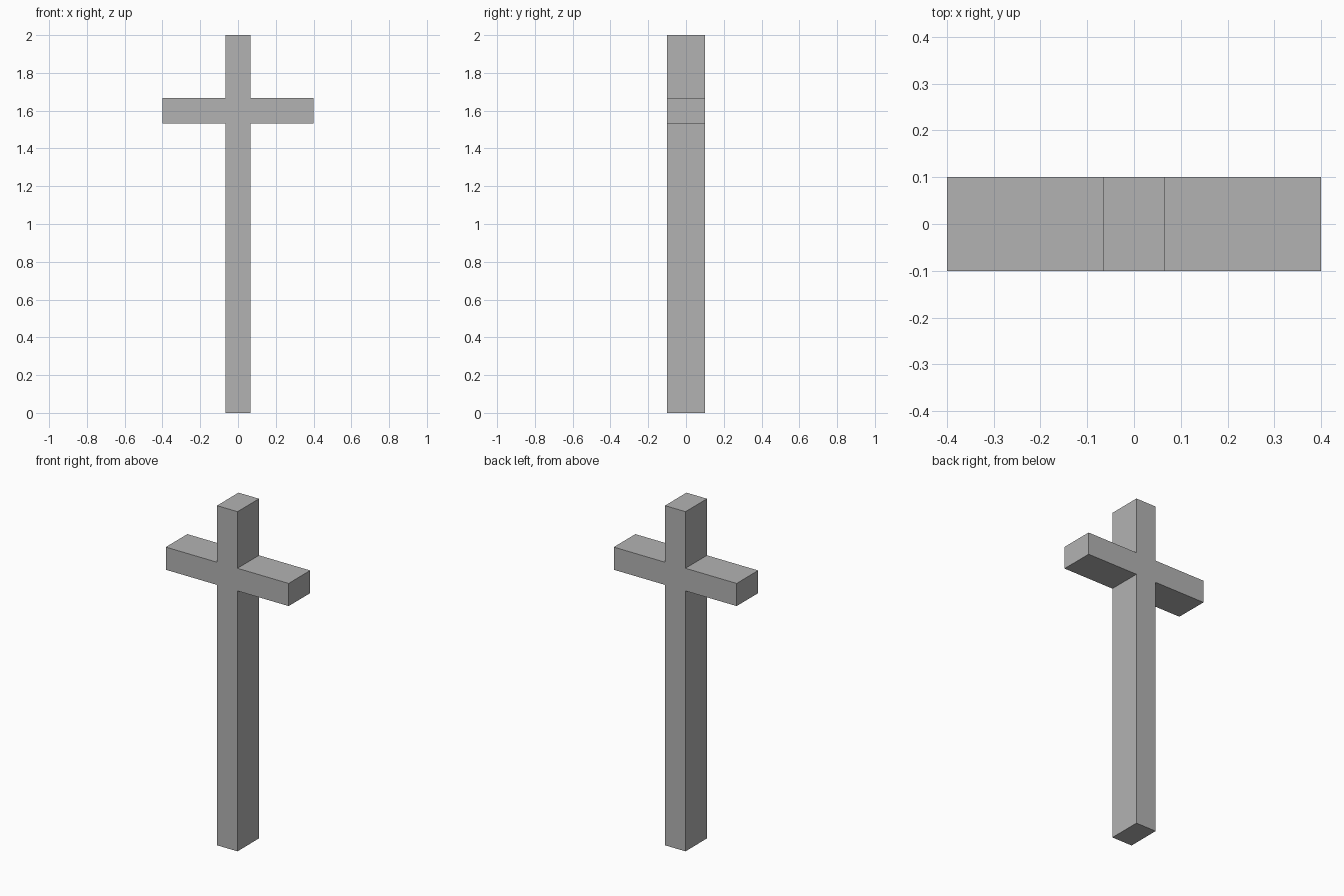
import bpy
import bmesh

cube = bpy.data.objects.get("Cube")
if cube:
    bpy.data.objects.remove(cube, do_unlink=True)

HALF_WIDTH = 0.0667   # half the post's width
ARM_REACH = 0.4       # half the crossbar's length
ARM_LOW, ARM_HIGH = 1.5333, 1.6667
HEIGHT = 2.0
DEPTH = 0.2

# Plain grey
grey = bpy.data.materials.new("grey")
grey.use_nodes = True
color = (0.45, 0.45, 0.45, 1)
grey.diffuse_color = color
grey.node_tree.nodes["Principled BSDF"].inputs["Base Color"].default_value = color

# Cross outline: right half going up, then mirrored going down
half = [(HALF_WIDTH, 0), (HALF_WIDTH, ARM_LOW), (ARM_REACH, ARM_LOW),
        (ARM_REACH, ARM_HIGH), (HALF_WIDTH, ARM_HIGH), (HALF_WIDTH, HEIGHT)]
outline = half + [(-x, z) for x, z in reversed(half)]

# Extrude the outline from front to back
bm = bmesh.new()
front = bm.faces.new([bm.verts.new((x, -DEPTH / 2, z)) for x, z in outline])
result = bmesh.ops.extrude_face_region(bm, geom=[front], use_keep_orig=True)
back_verts = [v for v in result["geom"] if isinstance(v, bmesh.types.BMVert)]
bmesh.ops.translate(bm, verts=back_verts, vec=(0, DEPTH, 0))
bmesh.ops.recalc_face_normals(bm, faces=bm.faces)

mesh = bpy.data.meshes.new("cross")
bm.to_mesh(mesh)
bm.free()
mesh.materials.append(grey)
bpy.context.collection.objects.link(bpy.data.objects.new("cross", mesh))
